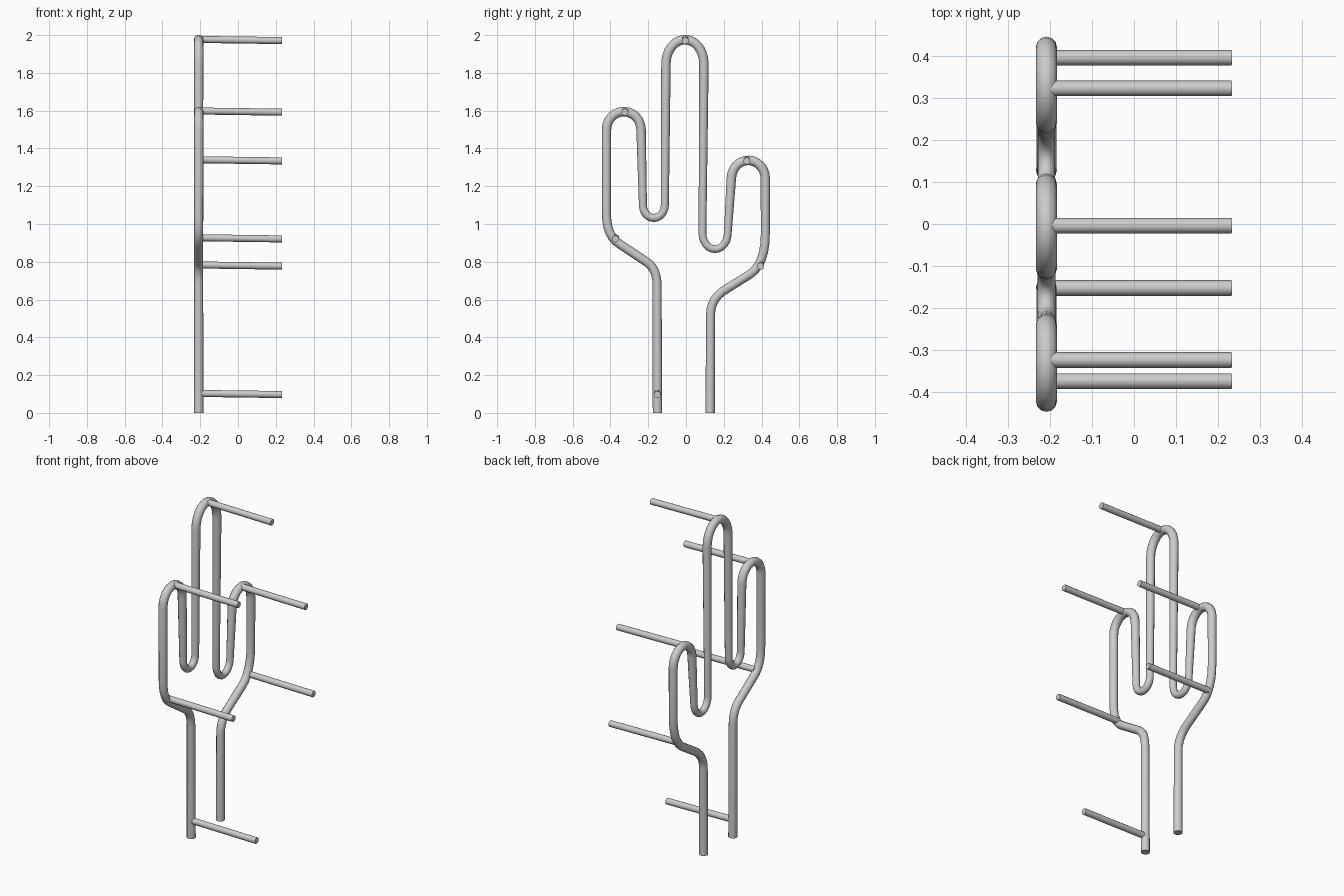
import bpy, math

if "Cube" in bpy.data.objects:
    bpy.data.objects.remove(bpy.data.objects["Cube"])

FRAME_X = -0.208
SIDES_RES = 4          # 12-sided tubes


def turn(y0, z0, y1, z1, z_peak, n=12):
    """Half-ellipse U-turn from (y0,z0) to (y1,z1) reaching z_peak."""
    pts = []
    for i in range(n + 1):
        a = math.pi * i / n
        t = (1 - math.cos(a)) / 2
        base = z0 + (z1 - z0) * t
        pts.append((y0 + (y1 - y0) * t, base + (z_peak - base) * math.sin(a)))
    return pts


def bend(a, c, b, n=6):
    """Soft corner from a to b around control point c."""
    return [tuple((1 - t) ** 2 * p + 2 * t * (1 - t) * q + t * t * r
                  for p, q, r in zip(a, c, b))
            for t in (i / n for i in range(n + 1))]


def tube(name, points, radius, scales=None):
    cu = bpy.data.curves.new(name, 'CURVE')
    cu.dimensions = '3D'
    cu.bevel_depth = radius
    cu.bevel_resolution = SIDES_RES
    cu.use_fill_caps = True
    sp = cu.splines.new('POLY')
    sp.points.add(len(points) - 1)
    for i, p in enumerate(points):
        sp.points[i].co = (*p, 1)
        sp.points[i].radius = scales[i] if scales else 1
    ob = bpy.data.objects.new(name, cu)
    bpy.context.collection.objects.link(ob)
    bpy.ops.object.select_all(action='DESELECT')
    ob.select_set(True)
    bpy.context.view_layer.objects.active = ob
    bpy.ops.object.convert(target='MESH')
    bpy.ops.object.shade_smooth_by_angle(angle=math.radians(40))
    return bpy.context.object


# Continuous bent-tube outline in the y-z plane; lower valleys are thinner
sections = [
    ([(-0.151, 0.0)], 1),
    (bend((-0.153, 0.68), (-0.155, 0.765), (-0.21, 0.80)), 0.95),   # left knee
    (bend((-0.35, 0.893), (-0.42, 0.935), (-0.421, 1.05)), 0.95),   # left elbow
    (turn(-0.421, 1.50, -0.238, 1.50, 1.595), 1),                   # left arm top
    (turn(-0.228, 1.10, -0.112, 1.10, 1.032), 0.85),                # left valley
    (turn(-0.106, 1.85, 0.095, 1.85, 1.976), 1),                    # trunk top
    (turn(0.087, 0.95, 0.221, 0.95, 0.867), 0.82),                  # right valley
    (turn(0.240, 1.24, 0.420, 1.24, 1.337), 1),                     # right arm top
    (bend((0.420, 0.95), (0.420, 0.79), (0.34, 0.735)), 0.95),      # right elbow
    (bend((0.22, 0.66), (0.13, 0.61), (0.13, 0.52)), 0.95),         # right knee
    ([(0.128, 0.0)], 1),
]
path = [(FRAME_X, y, z) for pts, _ in sections for y, z in pts]
scales = [s for pts, s in sections for _ in pts]
tube("cactus_outline_tube", path, 0.025, scales)

# Horizontal pegs standing off the outline
for i, (y, z) in enumerate([(-0.004, 1.977), (-0.323, 1.598), (0.322, 1.340),
                            (-0.373, 0.927), (0.395, 0.783), (-0.152, 0.103)]):
    tube(f"peg_{i + 1}", [(FRAME_X + 0.005, y, z), (0.232, y, z - 0.006)], 0.0185)
